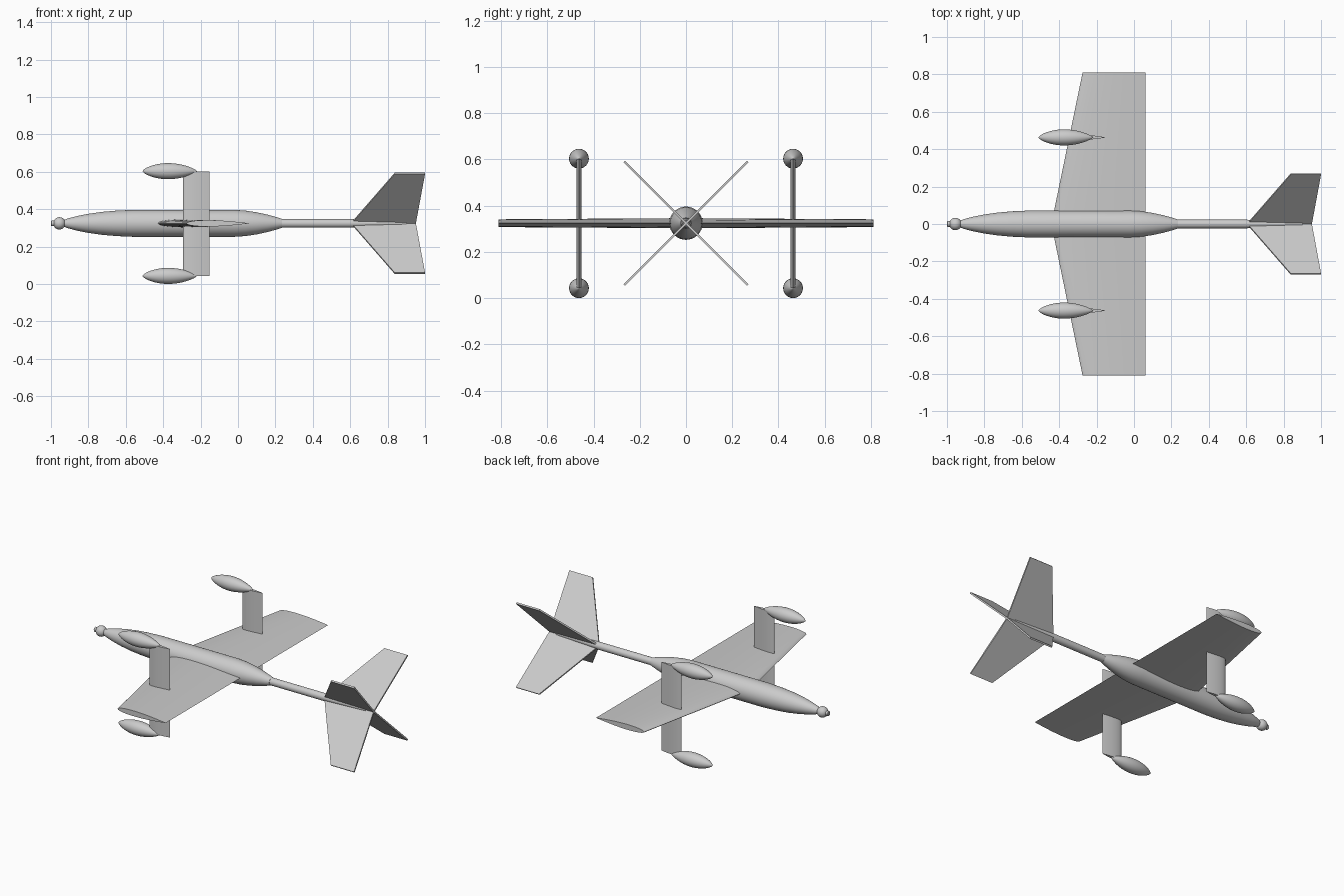
import bpy, bmesh, math
from mathutils import Matrix, Vector

cube = bpy.data.objects.get("Cube")
if cube:
    bpy.data.objects.remove(cube, do_unlink=True)

AXIS_Z = 0.324      # height of the body centreline
POD_R = 0.043

grey = bpy.data.materials.new("light grey")
grey.use_nodes = True
GREY = (0.6, 0.6, 0.6, 1)
grey.diffuse_color = GREY
grey.node_tree.nodes["Principled BSDF"].inputs["Base Color"].default_value = GREY


def finish(name, bm, angle=35):
    bmesh.ops.recalc_face_normals(bm, faces=bm.faces)
    mesh = bpy.data.meshes.new(name)
    bm.to_mesh(mesh)
    bm.free()
    mesh.materials.append(grey)
    obj = bpy.data.objects.new(name, mesh)
    bpy.context.collection.objects.link(obj)
    bpy.ops.object.select_all(action='DESELECT')
    obj.select_set(True)
    bpy.context.view_layer.objects.active = obj
    bpy.ops.object.shade_smooth_by_angle(angle=math.radians(angle))
    return obj


def loft(name, sections, angle=35):
    """Skin a row of closed point loops and cap both ends."""
    bm = bmesh.new()
    loops = [[bm.verts.new(p) for p in s] for s in sections]
    for a, b in zip(loops, loops[1:]):
        for i in range(len(a)):
            j = (i + 1) % len(a)
            bm.faces.new((a[i], a[j], b[j], b[i]))
    bm.faces.new(loops[0])
    bm.faces.new(loops[-1])
    return finish(name, bm, angle)


def turned(name, profile, centre, sides=32, angle=35):
    """Round body along x from (x, radius) pairs."""
    ring = [2 * math.pi * i / sides for i in range(sides)]
    return loft(name, [[(x, centre[0] + r * math.cos(a), centre[1] + r * math.sin(a))
                        for a in ring] for x, r in profile], angle)


def foil(lead, trail, thick, n=14):
    """Closed symmetric aerofoil outline as (x, offset) pairs."""
    def half(t):
        return thick * 0.5 * (2.6 * math.sqrt(t) * (1 - t))
    ts = [(1 - math.cos(math.pi * i / n)) / 2 for i in range(n + 1)]
    chord = trail - lead
    upper = [(lead + chord * t, half(t)) for t in ts]
    lower = [(lead + chord * t, -half(t)) for t in ts[1:-1]]
    return upper + lower[::-1]


# Body: rounded forward hull narrowing into a slim tail boom
turned("fuselage", [(-0.93, 0.018), (-0.91, 0.026), (-0.86, 0.039), (-0.8, 0.051),
                    (-0.73, 0.061), (-0.65, 0.068), (-0.56, 0.072), (-0.02, 0.072),
                    (0.04, 0.068), (0.1, 0.059), (0.16, 0.046), (0.21, 0.032),
                    (0.235, 0.024)], (0, AXIS_Z))
turned("tail_boom", [(0.2, 0.023), (0.6, 0.023), (0.9, 0.012)], (0, AXIS_Z))

# Nose ball and its small tip
ball = [(-0.955 - 0.033 * math.cos(math.pi * i / 14),
         max(0.033 * math.sin(math.pi * i / 14), 0.0005)) for i in range(15)]
turned("nose_ball", ball, (0, AXIS_Z))
turned("nose_tip", [(-1, 0.012), (-0.997, 0.015), (-0.975, 0.015)], (0, AXIS_Z))

# One continuous wing with tapered leading edges
loft("wing", [[(x, y, AXIS_Z + o) for x, o in foil(lead, 0.062, thick)]
              for y, lead, thick in ((-0.81, -0.275, 0.034), (0, -0.442, 0.044),
                                     (0.81, -0.275, 0.034))])

# Struts through each wing, carrying a pod at the top and bottom
for side, sy in (("left", 0.463), ("right", -0.463)):
    loft(side + "_strut", [[(x, sy + o, z) for x, o in foil(-0.293, -0.152, 0.022)]
                           for z in (POD_R, 0.602)])
    for level, z in (("lower", POD_R), ("upper", 0.603)):
        shape = []
        for i in range(21):
            t = (1 - math.cos(math.pi * i / 20)) / 2
            r = POD_R * math.sin(math.pi * t ** 0.92) ** 0.68 if 0 < i < 20 else 0.001
            shape.append((-0.51 + 0.29 * t, r))
        turned(f"{side}_{level}_pod", shape, (sy, z), 24, 60)

# Four tail fins set in a cross at 45 degrees
outline = [(0.605, 0.0), (0.838, 0.378), (1.0, 0.378), (0.952, 0.012), (0.952, 0.0)]
for k, name in enumerate(("upper_right", "upper_left", "lower_left", "lower_right")):
    turn = Matrix.Rotation(math.radians(45 + 90 * k), 4, 'X')
    lift = Vector((0, 0, AXIS_Z))
    loft(name + "_fin", [[lift + turn @ Vector((x, h, r)) for x, r in outline]
                         for h in (-0.005, 0.005)])
